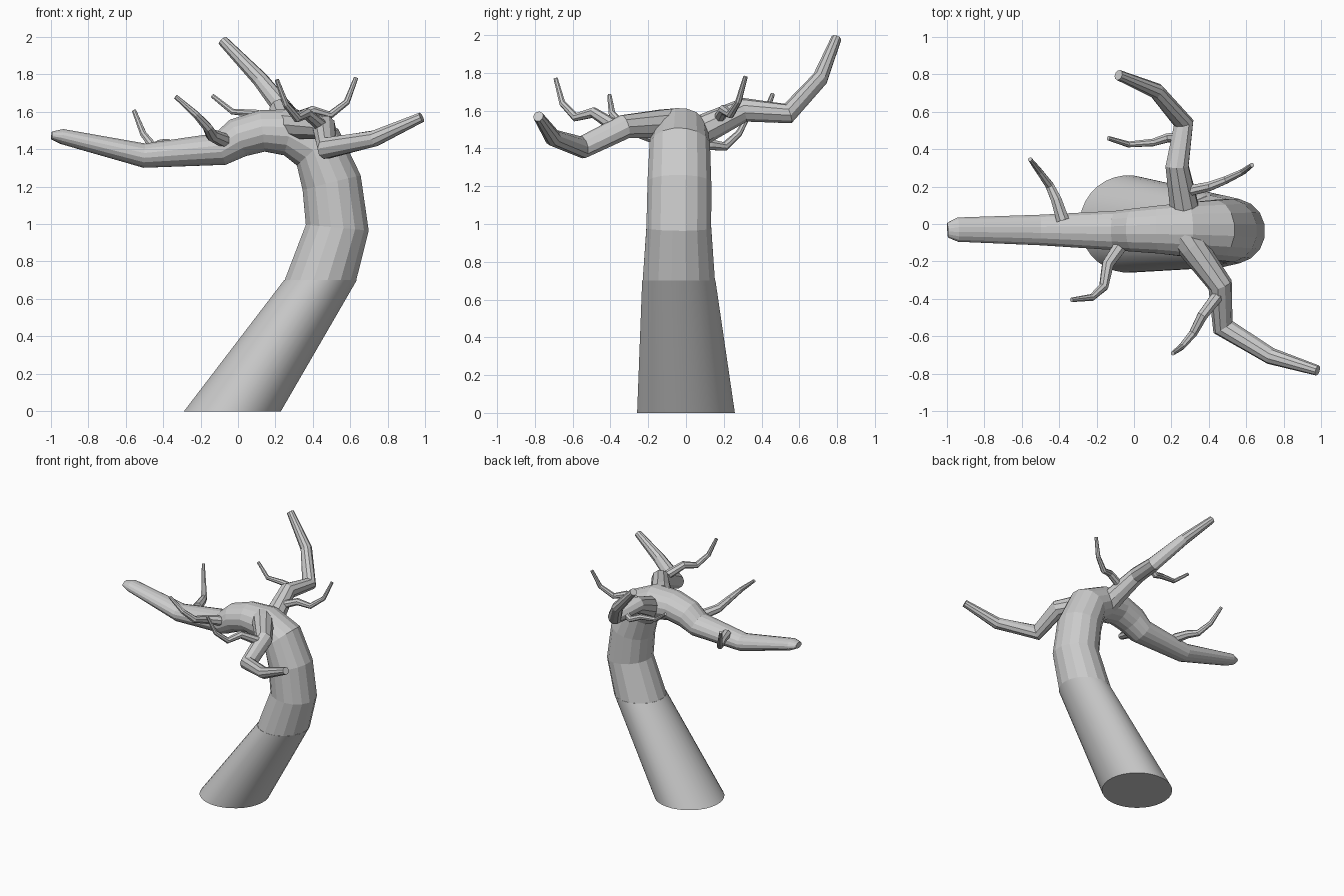
import bpy, bmesh
from math import sin, cos, pi
from mathutils import Vector


def tube(name, pts, sides, ref=(0, 1, 0), start=None, end=None, smooth=False):
    """Capped tube through (x, y, z, radius[, radius along ref]) points."""
    pos = [Vector(p[:3]) for p in pts]
    n = len(pos)
    bm = bmesh.new()
    rings = []
    u = Vector(ref)
    for i, p in enumerate(pts):
        a = (pos[i] - pos[i - 1]).normalized() if i else Vector()
        b = (pos[i + 1] - pos[i]).normalized() if i < n - 1 else Vector()
        t = (a + b).normalized()
        if i == 0 and start:
            t = Vector(start)
        if i == n - 1 and end:
            t = Vector(end)
        u = (u - t * u.dot(t)).normalized()
        v = t.cross(u)
        r, ru = p[3], p[-1]
        rings.append([bm.verts.new(pos[i] + u * (ru * cos(2 * pi * (k + .5) / sides))
                                   + v * (r * sin(2 * pi * (k + .5) / sides)))
                      for k in range(sides)])
    for r0, r1 in zip(rings, rings[1:]):
        for k in range(sides):
            j = (k + 1) % sides
            f = bm.faces.new((r0[k], r0[j], r1[j], r1[k]))
            f.smooth = smooth
    bm.faces.new(rings[0][::-1])
    bm.faces.new(rings[-1])
    bmesh.ops.recalc_face_normals(bm, faces=bm.faces)
    me = bpy.data.meshes.new(name)
    bm.to_mesh(me)
    bm.free()
    ob = bpy.data.objects.new(name, me)
    bpy.context.collection.objects.link(ob)
    return ob


UP = (0, 0, 1)

# Leaning lower trunk
tube("lower_trunk", [(-.03, 0, 0, .26), (.44, -.038, .7, .195)], 32,
     start=UP, end=UP, smooth=True)

# Upper trunk bending over into the long left limb
tube("upper_trunk_and_limb", [
    (.44, -.038, .7, .195), (.53, -.038, .98, .172, .175), (.5, -.035, 1.22, .163, .172),
    (.425, -.033, 1.41, .15, .163), (.28, -.03, 1.49, .13, .147), (.13, -.03, 1.497, .113, .13),
    (0, -.033, 1.46, .108, .117), (-.095, -.035, 1.4, .09, .107), (-.5, -.032, 1.365, .066, .083),
    (-.94, -.03, 1.467, .041, .066), (-.995, -.033, 1.473, .021, .04)], 16, start=UP)

# Main side branches
tube("back_branch", [
    (.28, .04, 1.47, .085), (.265, .11, 1.51, .078), (.23, .31, 1.605, .064), (.265, .54, 1.585, .055),
    (.12, .71, 1.77, .043), (-.083, .795, 1.98, .028)], 10, ref=(1, 0, 0))
tube("front_branch", [
    (.27, -.06, 1.53, .085), (.31, -.12, 1.53, .08), (.46, -.325, 1.515, .066), (.475, -.55, 1.405, .06),
    (.73, -.705, 1.457, .045), (.98, -.782, 1.57, .028)], 10, ref=UP)

# Thin twigs: path points, start radius (tapering to the tip)
twigs = {
    "limb_back_twig": (.037, [(-.38, .02, 1.42), (-.415, .13, 1.42), (-.45, .205, 1.41),
                              (-.505, .28, 1.48), (-.555, .345, 1.605)]),
    "limb_front_twig": (.04, [(-.06, -.1, 1.44), (-.14, -.215, 1.475), (-.162, -.335, 1.515),
                              (-.225, -.392, 1.585), (-.333, -.405, 1.68)]),
    "back_branch_left_twig": (.03, [(.24, .46, 1.6), (.18, .46, 1.56), (.1, .435, 1.59),
                                    (-.03, .425, 1.6), (-.137, .458, 1.685)]),
    "back_branch_right_twig": (.032, [(.26, .17, 1.55), (.4, .2, 1.605), (.49, .235, 1.58),
                                      (.58, .278, 1.65), (.63, .315, 1.78)]),
    "front_branch_twig": (.035, [(.45, -.38, 1.52), (.365, -.49, 1.59), (.315, -.585, 1.565),
                                 (.255, -.655, 1.64), (.207, -.69, 1.77)]),
}
for name, (r, path) in twigs.items():
    last = len(path) - 1
    tube(name, [(*p, r + (.012 - r) * i / last) for i, p in enumerate(path)], 8, ref=UP)
